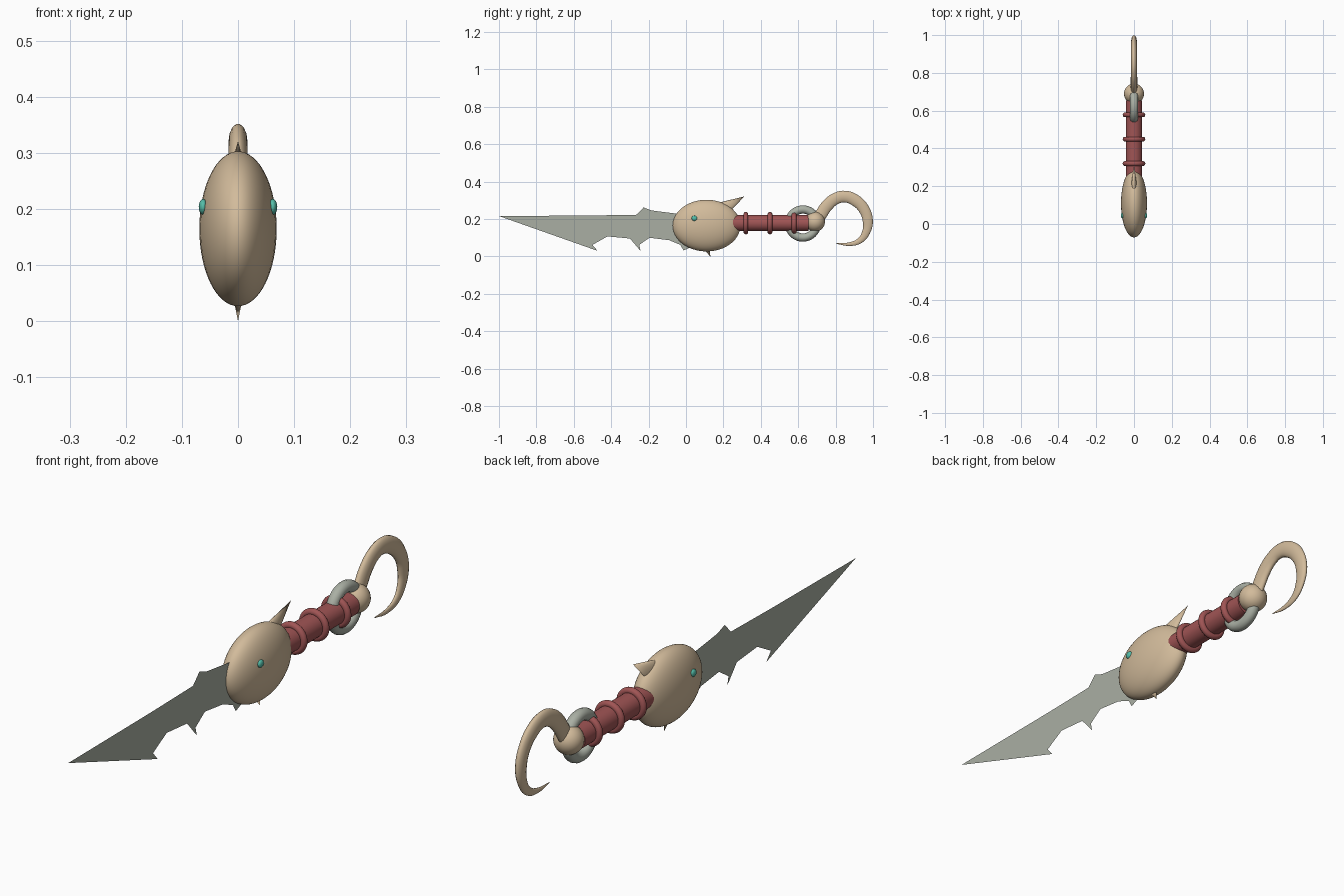
import bpy, bmesh, math
from mathutils import Vector

if "Cube" in bpy.data.objects:
    bpy.data.objects.remove(bpy.data.objects["Cube"])


def material(name, rgb):
    m = bpy.data.materials.new(name)
    m.diffuse_color = (*rgb, 1)
    m.use_nodes = True
    m.node_tree.nodes["Principled BSDF"].inputs["Base Color"].default_value = m.diffuse_color
    return m


BONE = material("bone", (0.645, 0.497, 0.328))
STEEL = material("grey_metal", (0.40, 0.43, 0.37))
WRAP = material("red_wrap", (0.352, 0.09, 0.09))
TEAL = material("teal", (0.09, 0.515, 0.40))


def finish(name, mat, smooth=True):
    ob = bpy.context.object
    ob.name = name
    ob.data.materials.append(mat)
    if smooth:
        bpy.ops.object.shade_smooth_by_angle(angle=math.radians(40))
    return ob


def ellipsoid(name, loc, radii, mat, seg=32, rings=20):
    bpy.ops.mesh.primitive_uv_sphere_add(segments=seg, ring_count=rings, location=loc)
    bpy.context.object.scale = radii
    return finish(name, mat)


def torus(name, loc, rot, major, minor, mat):
    bpy.ops.mesh.primitive_torus_add(location=loc, rotation=rot, major_radius=major,
                                     minor_radius=minor, major_segments=40, minor_segments=14)
    return finish(name, mat)


def spike(name, base, tip, radius, flat):
    """Cone from base to tip, squeezed sideways by flat."""
    base, tip = Vector(base), Vector(tip)
    d = tip - base
    bpy.ops.mesh.primitive_cone_add(vertices=24, radius1=radius, radius2=0, depth=d.length,
                                    location=(base + tip) / 2,
                                    rotation=(-math.atan2(d.y, d.z), 0, 0))
    bpy.context.object.scale.x = flat
    return finish(name, BONE)


# Flat jagged blade
outline = [(-1.0, .216), (-.50, .219), (-.265, .223), (-.227, .262), (-.185, .246),
           (-.06, .23), (.05, .22), (.05, .06), (-.013, .032), (-.03, .062), (-.09, .087),
           (-.195, .1), (-.25, .062), (-.243, .03), (-.30, .096), (-.42, .107),
           (-.50, .062), (-.473, .03)]
bm = bmesh.new()
face = bm.faces.new([bm.verts.new((0, y, z)) for y, z in outline])
face.normal_update()
if face.normal.x < 0:
    face.normal_flip()
mesh = bpy.data.meshes.new("blade")
bm.to_mesh(mesh)
bm.free()
mesh.materials.append(STEEL)
bpy.context.collection.objects.link(bpy.data.objects.new("blade", mesh))

# Guard shaped as an egg-like head with eyes, horn and tooth
ellipsoid("head", (0, .11, .165), (.069, .181, .138), BONE, 48, 32)
for side, label in ((1, "right"), (-1, "left")):
    ellipsoid(label + "_eye", (side * .062, .045, .204), (.008, .015, .014), TEAL, 16, 10)
spike("horn", (0, .2, .256), (0, .312, .321), .038, .42)
spike("tooth", (0, .105, .06), (0, .13, 0), .024, .5)

# Handle and wrapped bands
bpy.ops.mesh.primitive_cylinder_add(vertices=32, radius=.043, depth=.45,
                                    location=(0, .43, .178), rotation=(math.pi / 2, 0, 0))
finish("handle", WRAP)
for i, y in enumerate((.32, .449, .578)):
    torus(f"handle_band_{i + 1}", (0, y, .178), (math.pi / 2, 0, 0), .047, .013, WRAP)

# Metal ring through the handle, and the pommel ball
torus("metal_ring", (0, .625, .176), (0, math.pi / 2, 0), .075, .022, STEEL)
ellipsoid("pommel", (0, .69, .186), (.053, .053, .053), BONE)

# Tapered hook: (y, z, radius) along its centre line
path = [(.70, .19, .033), (.722, .225, .033), (.757, .275, .033), (.80, .309, .032),
        (.85, .32, .032), (.905, .30, .032), (.95, .255, .03), (.972, .19, .028),
        (.963, .13, .022), (.93, .085, .016), (.875, .066, .010), (.805, .069, .002)]
curve = bpy.data.curves.new("hook", 'CURVE')
curve.dimensions = '3D'
curve.bevel_depth = 1
curve.bevel_resolution = 5
curve.resolution_u = 5
curve.use_fill_caps = True
spline = curve.splines.new('BEZIER')
spline.bezier_points.add(len(path) - 1)
for p, (y, z, r) in zip(spline.bezier_points, path):
    p.co = (0, y, z)
    p.radius = r
    p.handle_left_type = p.handle_right_type = 'AUTO'
hook = bpy.data.objects.new("hook", curve)
bpy.context.collection.objects.link(hook)
bpy.ops.object.select_all(action='DESELECT')
hook.select_set(True)
bpy.context.view_layer.objects.active = hook
bpy.ops.object.convert(target='MESH')
bpy.context.object.scale.x = .53
finish("hook", BONE)
